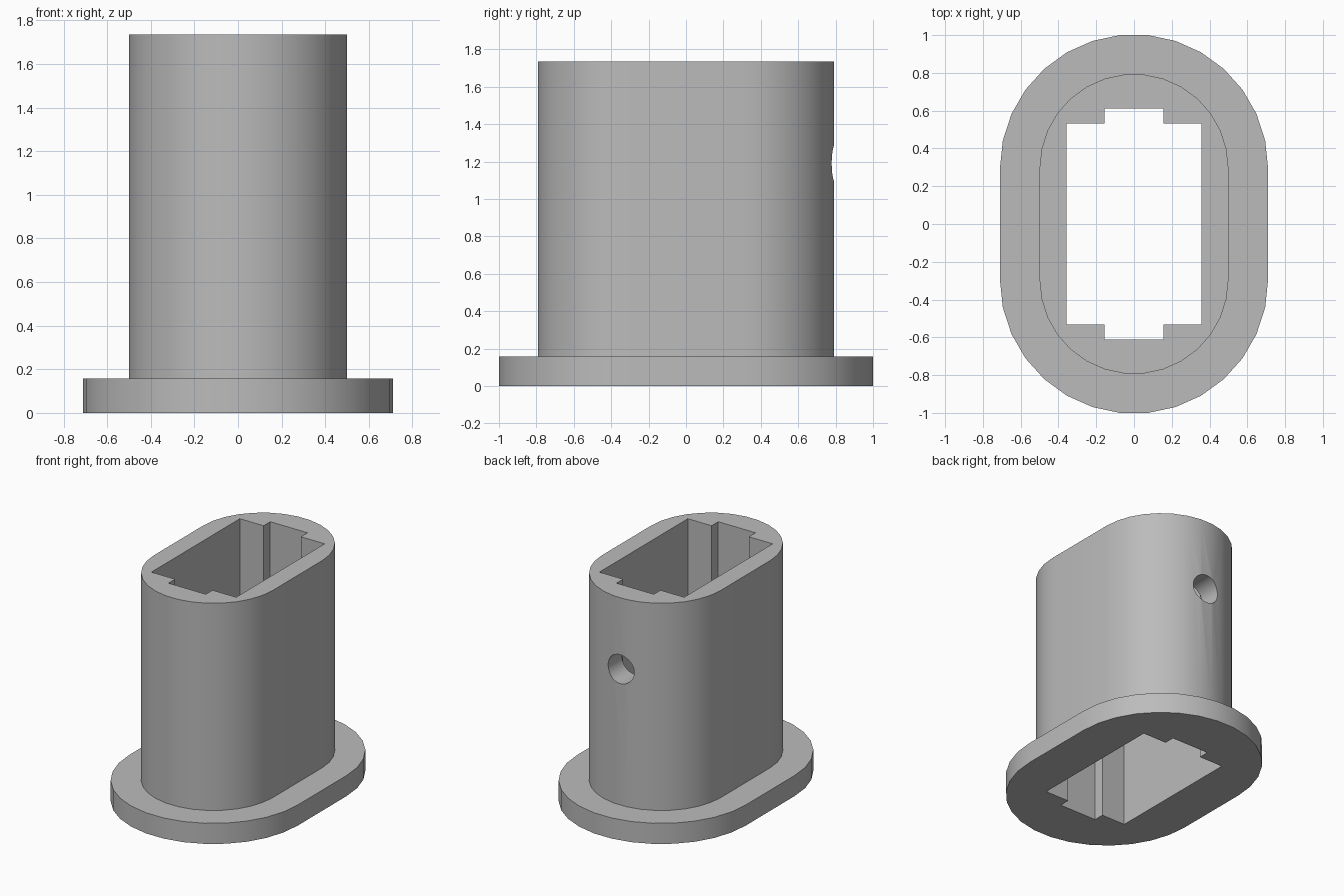
import bpy
import bmesh
from math import cos, sin, pi, radians
from mathutils import Matrix

cube = bpy.data.objects.get("Cube")
if cube:
    bpy.data.objects.remove(cube, do_unlink=True)

HEIGHT = 1.734
COLLAR_TOP = 0.157
ARC_CENTRE = 0.294
SEGMENTS = 30

grey = bpy.data.materials.new("plain grey")
grey.use_nodes = True
colour = (0.5, 0.5, 0.5, 1)
grey.diffuse_color = colour
grey.node_tree.nodes["Principled BSDF"].inputs["Base Color"].default_value = colour


def add_object(name, bm):
    bmesh.ops.recalc_face_normals(bm, faces=bm.faces)
    mesh = bpy.data.meshes.new(name)
    bm.to_mesh(mesh)
    bm.free()
    mesh.materials.append(grey)
    obj = bpy.data.objects.new(name, mesh)
    bpy.context.collection.objects.link(obj)
    return obj


def prism(name, outline, bottom, top):
    bm = bmesh.new()
    face = bm.faces.new([bm.verts.new((x, y, bottom)) for x, y in outline])
    side = bmesh.ops.extrude_face_region(bm, geom=[face])
    verts = [v for v in side["geom"] if isinstance(v, bmesh.types.BMVert)]
    bmesh.ops.translate(bm, verts=verts, vec=(0, 0, top - bottom))
    return add_object(name, bm)


def oval(radius):
    """Straight-sided outline with a faceted half circle at each end."""
    half = []
    for i in range(SEGMENTS // 2 + 1):
        angle = 2 * pi * i / SEGMENTS
        half.append((radius * cos(angle), ARC_CENTRE + radius * sin(angle)))
    return half + [(-x, -y) for x, y in half]


def combine(target, other, operation):
    mod = target.modifiers.new(operation.lower(), "BOOLEAN")
    mod.operation = operation
    mod.solver = "EXACT"
    mod.object = other
    bpy.context.view_layer.objects.active = target
    bpy.ops.object.modifier_apply(modifier=mod.name)
    bpy.data.objects.remove(other, do_unlink=True)


# Flanged sleeve: wide collar with a tall oval tube
body = prism("flanged_sleeve", oval(0.71), 0, COLLAR_TOP)
combine(body, prism("tube", oval(0.5), COLLAR_TOP / 2, HEIGHT), "UNION")

# Rectangular opening with a shallow slot at each end, right through
quarter = [(0.357, 0.532), (0.157, 0.532), (0.157, 0.612)]
back = quarter + [(-x, y) for x, y in reversed(quarter)]
opening = back + [(-x, -y) for x, y in back]
combine(body, prism("opening_cutter", opening, -0.1, HEIGHT + 0.1), "DIFFERENCE")

# Round screw hole through the back wall
bm = bmesh.new()
bmesh.ops.create_cone(
    bm, cap_ends=True, segments=SEGMENTS, radius1=0.11, radius2=0.11, depth=0.6,
    matrix=Matrix.Translation((0, 0.75, 1.19)) @ Matrix.Rotation(radians(90), 4, "X"))
combine(body, add_object("hole_cutter", bm), "DIFFERENCE")

# Smooth curves, crisp corners
bpy.ops.object.select_all(action="DESELECT")
body.select_set(True)
bpy.context.view_layer.objects.active = body
bpy.ops.object.shade_smooth_by_angle(angle=radians(30))
